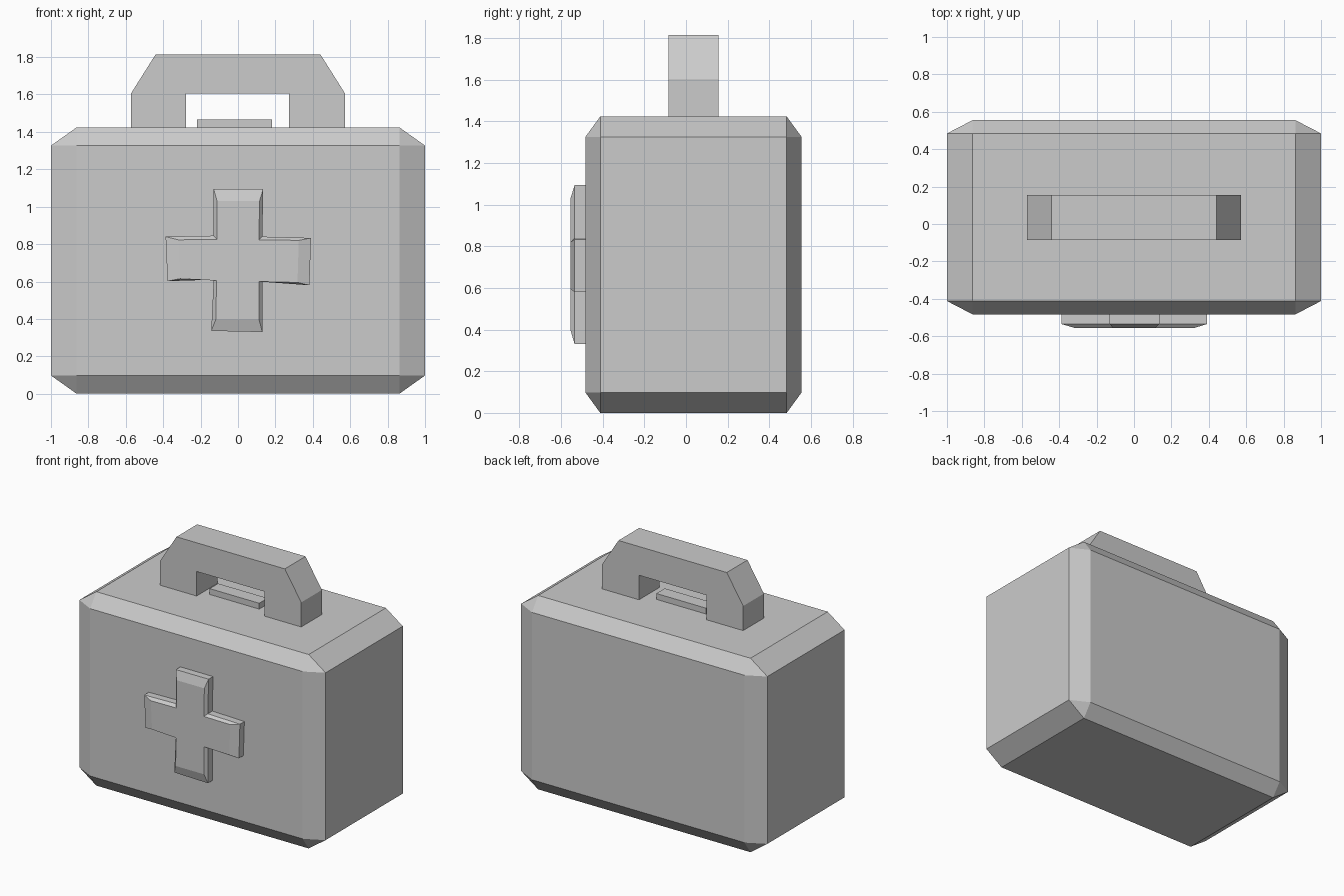
import bpy
from itertools import product

if "Cube" in bpy.data.objects:
    bpy.data.objects.remove(bpy.data.objects["Cube"])


def add_object(name, verts, faces):
    mesh = bpy.data.meshes.new(name)
    mesh.from_pydata(verts, [], faces)
    obj = bpy.data.objects.new(name, mesh)
    bpy.context.collection.objects.link(obj)
    return obj


def loft(name, rings):
    """Join equal-sized (y, [(x, z), ...]) rings, clockwise from the front, and cap the ends."""
    n = len(rings[0][1])
    verts = [(x, y, z) for y, pts in rings for x, z in pts]
    faces = [(k * n + i, (k + 1) * n + i, (k + 1) * n + (i + 1) % n, k * n + (i + 1) % n)
             for k in range(len(rings) - 1) for i in range(n)]
    faces += [tuple(range(n)), tuple(reversed(range(len(verts) - n, len(verts))))]
    return add_object(name, verts, faces)


# Case body: unit cube with all edges bevelled, stretched to size
bpy.ops.mesh.primitive_cube_add(size=2, location=(0, 0.036, 0.712))
body = bpy.context.object
body.name = "case_body"
bevel = body.modifiers.new("bevel", 'BEVEL')
bevel.offset_type = 'OFFSET'
bevel.width = 0.137 + 0.022
bevel.width = 0.137
bevel.segments = 1
bevel.limit_method = 'NONE'
body.scale = (1, 0.519, 0.712)

# Carrying handle
handle = [(-0.573, 1.42), (-0.573, 1.604), (-0.44, 1.815), (0.44, 1.815), (0.573, 1.604),
          (0.573, 1.42), (0.273, 1.42), (0.273, 1.604), (-0.277, 1.604), (-0.277, 1.42)]
loft("handle", [(0.155, handle), (-0.085, handle)])

# Latch plate under the handle
latch = [(-0.22, 1.41), (-0.22, 1.467), (0.183, 1.467), (0.183, 1.41)]
loft("latch", [(0.083, latch), (-0.015, latch)])

# Raised cross with bevelled front, slightly uneven
base = [(-0.13, 1.095), (0.135, 1.095), (0.13, 0.84), (0.39, 0.833), (0.382, 0.58), (0.13, 0.6),
        (0.13, 0.33), (-0.143, 0.336), (-0.13, 0.61), (-0.377, 0.602), (-0.387, 0.84), (-0.13, 0.845)]
face = [(-0.112, 1.03), (0.115, 1.03), (0.112, 0.823), (0.325, 0.82), (0.318, 0.595), (0.112, 0.588 + 0.012),
        (0.112, 0.398), (-0.118, 0.398), (-0.115, 0.605), (-0.31, 0.615), (-0.32, 0.823), (-0.112, 0.825)]
loft("cross_emblem", [(-0.47, base), (-0.535, base), (-0.555, face)])
